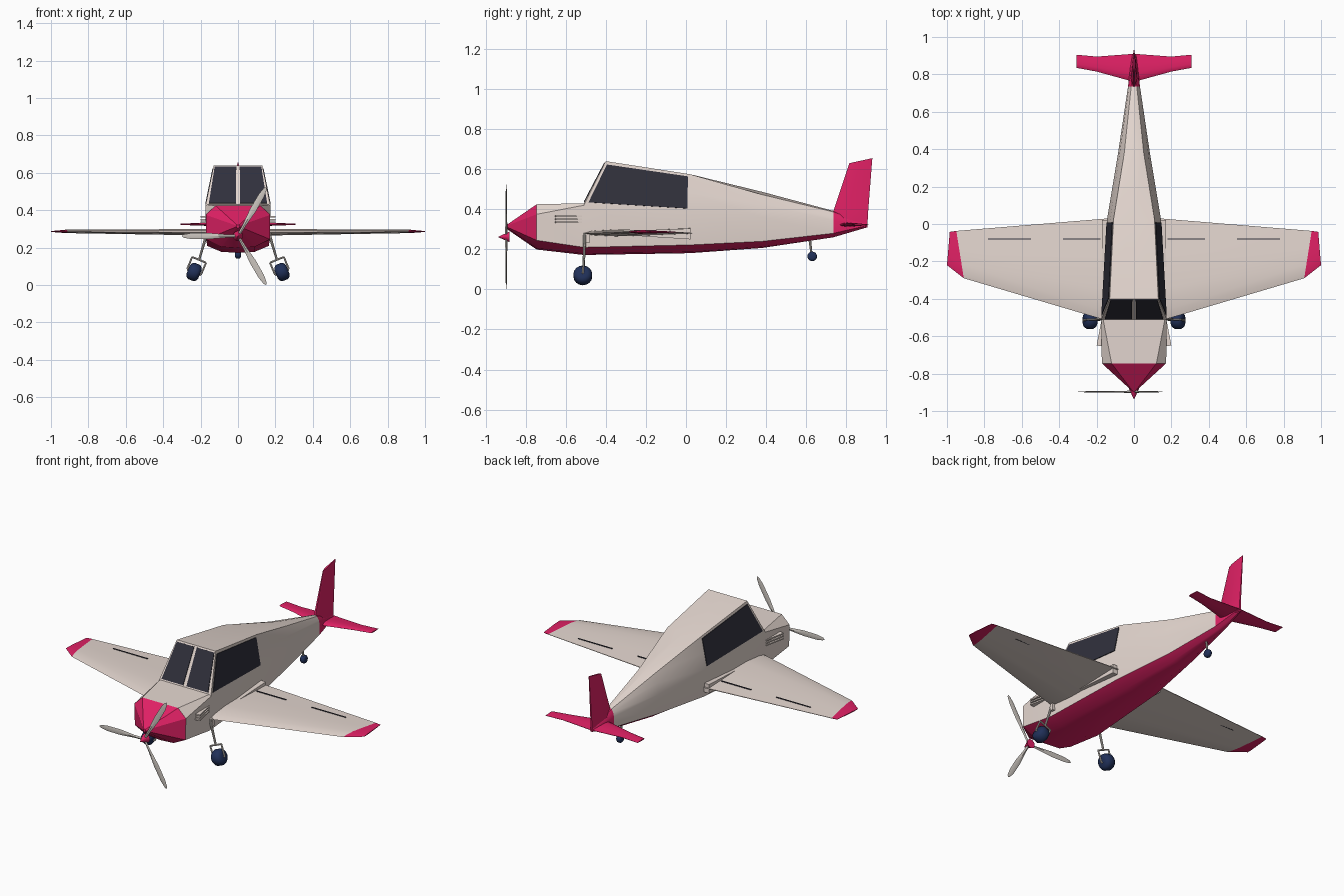
import bpy, bmesh, math
from mathutils import Vector, Matrix

if "Cube" in bpy.data.objects:
    bpy.data.objects.remove(bpy.data.objects["Cube"])


def material(name, rgb):
    m = bpy.data.materials.new(name)
    m.diffuse_color = (*rgb, 1)
    m.use_nodes = True
    m.node_tree.nodes["Principled BSDF"].inputs["Base Color"].default_value = m.diffuse_color
    return m


CREAM = material("cream", (0.78, 0.68, 0.63))
PINK = material("pink", (0.75, 0.015, 0.13))
GLASS = material("dark_glass", (0.03, 0.03, 0.045))
NAVY = material("navy", (0.015, 0.03, 0.1))
METAL = material("pale_metal", (0.6, 0.56, 0.52))


def finish(name, bm, mats, mirror=False, angle=25):
    bmesh.ops.recalc_face_normals(bm, faces=bm.faces)
    me = bpy.data.meshes.new(name)
    bm.to_mesh(me)
    bm.free()
    for m in mats:
        me.materials.append(m)
    me.shade_smooth()
    me.set_sharp_from_angle(angle=math.radians(angle))
    ob = bpy.data.objects.new(name, me)
    bpy.context.collection.objects.link(ob)
    if mirror:
        ob.modifiers.new("mirror", "MIRROR")
    return ob


def loft(name, rings, mats, pick=None, mirror=False, angle=25):
    """Skin closed rings in order; pick(ring, side) gives the material slot."""
    bm = bmesh.new()
    vs = [[bm.verts.new(p) for p in r] for r in rings]
    n = len(rings[0])
    for i in range(len(vs) - 1):
        for j in range(n):
            k = (j + 1) % n
            f = bm.faces.new((vs[i][j], vs[i][k], vs[i + 1][k], vs[i + 1][j]))
            f.material_index = pick(i, j) if pick else 0
    for i, r in ((0, vs[0]), (len(vs) - 2, vs[-1])):
        bm.faces.new(r).material_index = pick(i, 0) if pick else 0
    bmesh.ops.remove_doubles(bm, verts=bm.verts, dist=0.0005)
    return finish(name, bm, mats, mirror, angle)


def rod(name, a, b, r1, r2, mat, mirror=False, seg=8):
    a, b = Vector(a), Vector(b)
    rot = (b - a).to_track_quat("Z", "Y").to_matrix().to_4x4()
    bm = bmesh.new()
    bmesh.ops.create_cone(bm, cap_ends=True, segments=seg, radius1=r1, radius2=r2,
                          depth=(b - a).length,
                          matrix=Matrix.Translation((a + b) / 2) @ rot)
    return finish(name, bm, [mat], mirror, 40)


def wheel(name, centre, axis, r, half, mirror=False):
    """Tyre with rounded shoulders, lofted along its axle."""
    c, ax = Vector(centre), Vector(axis).normalized()
    u = Vector((0, 1, 0))
    w = ax.cross(u)
    rings = []
    for t, s in ((-1, .5), (-.85, .8), (-.45, 1), (.45, 1), (.85, .8), (1, .5)):
        rings.append([c + ax * half * t + (u * math.cos(q) + w * math.sin(q)) * r * s
                      for q in (math.tau * k / 16 for k in range(16))])
    return loft(name, rings, [NAVY], mirror=mirror, angle=50)


# Fuselage: top, shoulder, belt, low and belly points of each station
def station(y, tw, tz, bw, bz, lw, lz, ew, ez, crown=0, bulge=0, top_y=None):
    ty = y if top_y is None else top_y
    half = [(tw, ty, tz), ((tw + bw) / 2 + bulge, (y + ty) / 2, (tz + bz) / 2 + bulge),
            (bw, y, bz), (lw, y, lz), (ew, y, ez)]
    return ([(0, ty, tz + crown)] + half + [(0, y, ez - .006)]
            + [(-x, yy, z) for x, yy, z in reversed(half)])


body = [
    station(-.895, .006, .322, .008, .318, .008, .312, .006, .308),
    station(-.745, .12, .425, .172, .375, .17, .245, .09, .205),
    station(-.51, .165, .43, .175, .42, .165, .21, .09, .178),
    station(-.51, .13, .64, .175, .42, .165, .21, .09, .178, top_y=-.40),
    station(.02, .11, .575, .145, .39, .135, .222, .07, .187),
    station(.38, .052, .473, .085, .36, .08, .24, .04, .213, .014, .008),
    station(.735, .015, .387, .032, .345, .032, .28, .015, .266, .005, .003),
    station(.905, .005, .326, .012, .322, .012, .318, .005, .316),
]
loft("fuselage", body, [CREAM, PINK],
     pick=lambda i, j: int(i == 0 or i == 6 or 4 <= j <= 7))


# Windows: panels lying on a corner patch
def window(name, a, b, c, d, u0, u1, v0, v1):
    a, b, c, d = map(Vector, (a, b, c, d))
    nrm = (b - a).cross(d - a).normalized()
    pt = lambda u, v: a.lerp(b, u).lerp(d.lerp(c, u), v)
    q = [pt(u0, v0), pt(u1, v0), pt(u1, v1), pt(u0, v1)]
    loft(name, [[p - nrm * .004 for p in q], [p + nrm * .004 for p in q]], [GLASS], mirror=True)


window("side_window", (.175, -.51, .42), (.145, .02, .39), (.11, .02, .575),
       (.13, -.4, .64), .03, .975, .07, .93)
window("windshield", (0, -.51, .43), (.165, -.51, .43), (.13, -.4, .64),
       (0, -.4, .64), .07, .95, .03, .96)


# Wings and tailplane: sections from leading to trailing edge
def section(le, te, zc, th):
    le, te = Vector((*le, zc)), Vector((*te, zc))
    pts = [(0, 0), (.08, .6), (.3, 1), (.65, .6), (1, .1),
           (1, -.1), (.65, -.5), (.3, -.8), (.08, -.5)]
    return [le.lerp(te, t) + Vector((0, 0, h * th)) for t, h in pts]


loft("wing", [section((.10, -.53), (.10, .033), .28, .02),
              section((.91, -.29), (.95, -.037), .286, .010),
              section((1.0, -.22), (.985, -.042), .286, .003)],
     [CREAM, PINK], pick=lambda i, j: i, mirror=True)
loft("wing_root_fairing", [[(.1, -.42, .288), (.175, -.42, .288), (.175, -.42, .278), (.1, -.42, .278)],
                           [(.1, .022, .308), (.17, .022, .304), (.17, .022, .25), (.1, .022, .25)]],
     [CREAM], mirror=True)
for x0, x1 in ((.18, .38), (.55, .78)):
    loft("aileron_seam", [[(x, y, z) for y, z in ((-.078, .28), (-.078, .293), (-.082, .293), (-.082, .28))]
                          for x in (x0, x1)], [GLASS], mirror=True)
loft("tailplane", [section((0, .76), (0, .91), .322, .012),
                   section((.2, .815), (.2, .895), .324, .008),
                   section((.308, .835), (.308, .905), .325, .004)], [PINK], mirror=True)


# Tail fin
def fin_section(y0, z0, y1, z1, h):
    pts = [(0, .3), (.25, 1), (1, .25)]
    half = [(h * w, y0 + (y1 - y0) * t, z0 + (z1 - z0) * t) for t, w in pts]
    return half + [(-x, y, z) for x, y, z in reversed(half)]


loft("tail_fin", [fin_section(.765, .31, .905, .31, .022), fin_section(.735, .39, .91, .40, .018),
                  fin_section(.815, .63, .93, .655, .006)], [PINK])

# Cowl louvres
for z in (.335, .35, .365):
    loft("cowl_louvre", [[(.15, -.655, h), (.2, -.65, h), (.175, -.52, h), (.15, -.52, h)]
                         for h in (z - .004, z + .004)], [CREAM], mirror=True)

# Propeller and spinner
HUB = Vector((0, -.897, .262))
for k in range(3):
    rot = Matrix.Rotation(math.radians(60 + 120 * k), 3, "Y")
    rings = [[HUB + rot @ Vector(p) for p in ((r, 0, w), (r, t, 0), (r, 0, -w), (r, -t, 0))]
             for r, w, t in ((0, .007, .006), (.07, .009, .005), (.16, .017, .004),
                             (.25, .016, .003), (.29, .009, .002), (.3, .002, .001))]
    loft("propeller_blade", rings, [METAL])
rod("spinner", (0, -.88, .262), (0, -.935, .262), .027, .002, PINK, seg=12)

# Main landing gear: leg, fork and wheel, tilted outward
TOP, KNEE, AXLE = Vector((.165, -.505, .28)), Vector((.208, -.51, .135)), Vector((.235, -.515, .07))
down = (AXLE - KNEE).normalized()
side = down.cross(Vector((0, 1, 0))).normalized() * .04
rod("gear_leg", TOP, KNEE, .008, .006, METAL, True)
rod("fork_bridge", KNEE - side, KNEE + side, .005, .005, METAL, True)
rod("fork_arm", KNEE - side, AXLE - side, .005, .005, METAL, True)
rod("fork_arm", KNEE + side, AXLE + side, .005, .005, METAL, True)
rod("axle", AXLE - side, AXLE + side, .006, .006, METAL, True)
wheel("main_wheel", AXLE, side, .047, .034, True)
loft("gear_fairing", [[(x, y, z) for x, y in ((.15, -.5), (.18, -.5), (.18, -.48), (.15, -.48))]
                      for z in (.235, .285)], [CREAM], mirror=True)

# Tail wheel
rod("tail_leg", (0, .615, .27), (0, .628, .165), .007, .005, METAL)
wheel("tail_wheel", (0, .63, .165), (1, 0, 0), .024, .016)
